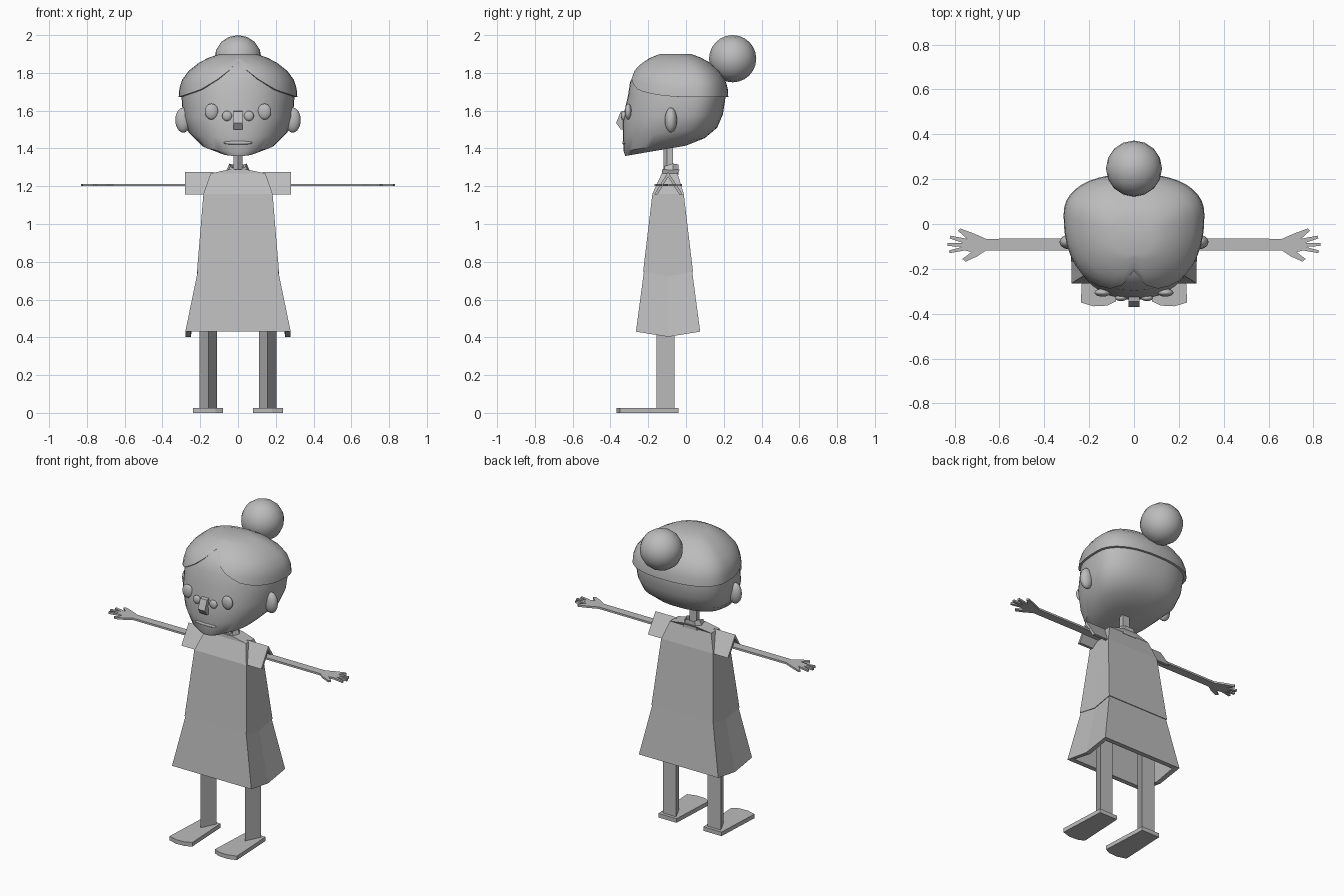
import bpy, bmesh, math
from mathutils import Matrix

if "Cube" in bpy.data.objects:
    bpy.data.objects.remove(bpy.data.objects["Cube"])

grey = bpy.data.materials.new("plain grey")
grey.diffuse_color = (0.5, 0.5, 0.5, 1)
grey.use_nodes = True
grey.node_tree.nodes["Principled BSDF"].inputs["Base Color"].default_value = grey.diffuse_color


def finish(name, bm, smooth=None, mirror=False):
    bmesh.ops.recalc_face_normals(bm, faces=bm.faces)
    me = bpy.data.meshes.new(name)
    bm.to_mesh(me)
    bm.free()
    me.materials.append(grey)
    ob = bpy.data.objects.new(name, me)
    bpy.context.collection.objects.link(ob)
    if smooth:
        for p in me.polygons:
            p.use_smooth = True
        me.set_sharp_from_angle(angle=math.radians(smooth))
    if mirror:
        ob.modifiers.new("mirror", 'MIRROR')
    return ob


def loft(name, rings, caps=(True, True), smooth=None, mirror=False):
    bm = bmesh.new()
    vs = [[bm.verts.new(p) for p in r] for r in rings]
    n = len(rings[0])
    for a, b in zip(vs, vs[1:]):
        for i in range(n):
            j = (i + 1) % n
            bm.faces.new((a[i], a[j], b[j], b[i]))
    if caps[0]:
        bm.faces.new(vs[0])
    if caps[1]:
        bm.faces.new(vs[-1])
    return finish(name, bm, smooth, mirror)


def slab(name, outline, z0, z1, mirror=True):
    return loft(name, [[(x, y, z) for x, y in outline] for z in (z0, z1)], mirror=mirror)


def ellipsoid(name, loc, radii, segs=20, rings=12, axis='Z', mirror=True, smooth=40):
    bm = bmesh.new()
    bmesh.ops.create_uvsphere(bm, u_segments=segs, v_segments=rings, radius=1)
    if axis == 'X':
        bmesh.ops.rotate(bm, verts=bm.verts, matrix=Matrix.Rotation(math.pi / 2, 3, 'Y'))
    bmesh.ops.scale(bm, verts=bm.verts, vec=radii)
    bmesh.ops.translate(bm, verts=bm.verts, vec=loc)
    return finish(name, bm, smooth, mirror)


def lerp(table, v):
    for (a, fa), (b, fb) in zip(table, table[1:]):
        if v <= b:
            return fa + (fb - fa) * max(0, (v - a) / (b - a))
    return table[-1][1]


# Head plan: an egg, widest behind the middle
N = 40


def plan(i, w, yf, yb):
    a = 2 * math.pi * i / N - math.pi / 2
    c, s = math.cos(a), math.sin(a)
    yc = yf + 0.66 * (yb - yf)
    x = w * math.copysign(abs(c) ** 0.87, c) if abs(c) > 1e-6 else 0
    return x, yc + (yb - yc if s > 0 else yc - yf) * math.copysign(abs(s) ** 0.87, s)


SKULL = [(1.66, 1.0), (1.72, 0.985), (1.78, 0.92), (1.84, 0.74), (1.88, 0.5), (1.9, 0.3)]


def skull(i, z, k=1.0):
    s = lerp(SKULL, z) * k
    return plan(i, 0.315 * s, -0.06 - 0.26 * s, -0.06 + 0.285 * s) + (z,)


# Head: tilted jaw rings, then the crown under the hair
jaw = [(0.11, -0.322, 0.0, 1.36, 1.415), (0.2, -0.33, 0.1, 1.385, 1.455),
       (0.265, -0.334, 0.165, 1.46, 1.51), (0.292, -0.335, 0.195, 1.56, 1.58)]
head = []
for w, yf, yb, zf, zb in jaw:
    ring = []
    for i in range(N):
        x, y = plan(i, w, yf, yb)
        ring.append((x, y, zf + (zb - zf) * (y - yf) / (yb - yf)))
    head.append(ring)
for z in (1.68, 1.75, 1.8, 1.84, 1.87):
    head.append([skull(i, z, 0.955) for i in range(N)])
loft("head", head, smooth=35)

# Hair cap with a parted fringe
FRINGE = [(0, 1.865), (0.05, 1.82), (0.1, 1.775), (0.2, 1.71), (0.31, 1.672)]


def hairline(i):
    x, y = plan(i, 0.31, -0.32, 0.225)
    return lerp(FRINGE, abs(x)) if y < 0.03 else 1.672


hair = [[skull(i, hairline(i), 0.9) for i in range(N)]]
for t in (0, 0.2, 0.4, 0.6, 0.8, 0.92, 1):
    hair.append([skull(i, hairline(i) + (1.9 - hairline(i)) * t) for i in range(N)])
loft("hair", hair, caps=(False, True), smooth=40)
ellipsoid("hair_bun", (0, 0.247, 1.875), (0.125,) * 3, 24, 8, 'X', mirror=False, smooth=50)

# Face details
ellipsoid("ear", (0.29, -0.08, 1.55), (0.042, 0.032, 0.066))
ellipsoid("eye", (0.14, -0.306, 1.595), (0.036, 0.018, 0.042))
ellipsoid("nostril", (0.058, -0.33, 1.572), (0.026, 0.014, 0.026))
ellipsoid("mouth", (0, -0.325, 1.43), (0.077, 0.012, 0.011), mirror=False)
nose = [(-0.32, 1.6), (-0.345, 1.595), (-0.37, 1.535), (-0.345, 1.5), (-0.32, 1.5)]
loft("nose", [[(x, y, z) for y, z in nose] for x in (-0.024, 0.024)])

# Neck
slab("neck", [(-0.025, -0.07), (-0.025, -0.1), (0, -0.12), (0.025, -0.1), (0.025, -0.07)],
     1.24, 1.46, mirror=False)


# Dress: six-sided sections whose side corners dip
def section(w, yf, yb, z, dip=0.0):
    ym = (yf + yb) / 2
    return [(-w, yf, z), (w, yf, z), (w, ym, z - dip), (w, yb, z), (-w, yb, z), (-w, ym, z - dip)]


loft("skirt", [section(0.212, -0.222, 0.032, 0.755, 0.026), section(0.279, -0.265, 0.075, 0.43, 0.027),
               section(0.25, -0.235, 0.045, 0.43, 0.027), section(0.195, -0.2, 0.01, 0.74, 0.026)])
loft("bodice", [section(0.217, -0.227, 0.037, 0.748, 0.026), section(0.183, -0.178, -0.012, 1.16),
                section(0.145, -0.128, -0.045, 1.268), section(0.05, -0.126, -0.033, 1.288)])

# Collar: raised at the back, notched at the front
collar = [(0, -0.128), (0.04, -0.115), (0.045, -0.07), (0.03, -0.04),
          (-0.03, -0.04), (-0.045, -0.07), (-0.04, -0.115)]
rise = (1.275, 1.305, 1.32, 1.315, 1.315, 1.32, 1.305)
loft("collar", [[(x * 1.6, y, 1.26) for x, y in collar],
                [(x, y, z) for (x, y), z in zip(collar, rise)],
                [(x * 0.75, -0.08 + (y + 0.08) * 0.75, 1.27) for x, y in collar]])

# Tent-shaped sleeves
sleeve = [(-0.168, 1.157), (-0.095, 1.276), (-0.018, 1.157),
          (-0.036, 1.157), (-0.095, 1.25), (-0.15, 1.157)]
loft("sleeve", [[(x, y, z) for y, z in sleeve] for x in (0.13, 0.281)], mirror=True)

# Arms with spread fingers
arm = [(0.15, -0.118), (0.66, -0.118), (0.7, -0.145), (0.752, -0.168), (0.765, -0.156),
       (0.725, -0.125), (0.755, -0.118), (0.822, -0.13), (0.825, -0.118), (0.765, -0.102),
       (0.832, -0.098), (0.832, -0.084), (0.765, -0.084), (0.822, -0.064), (0.818, -0.052),
       (0.745, -0.066), (0.785, -0.03), (0.775, -0.02), (0.715, -0.042), (0.66, -0.066), (0.15, -0.064)]
slab("arm", arm, 1.2, 1.212)

# Three-sided legs and flat feet
slab("leg", [(0.157, -0.155), (0.203, -0.06), (0.111, -0.06)], 0.02, 0.72)
slab("foot", [(0.095, -0.04), (0.08, -0.345), (0.12, -0.364), (0.18, -0.367),
              (0.237, -0.35), (0.222, -0.04)], 0.0, 0.026)
